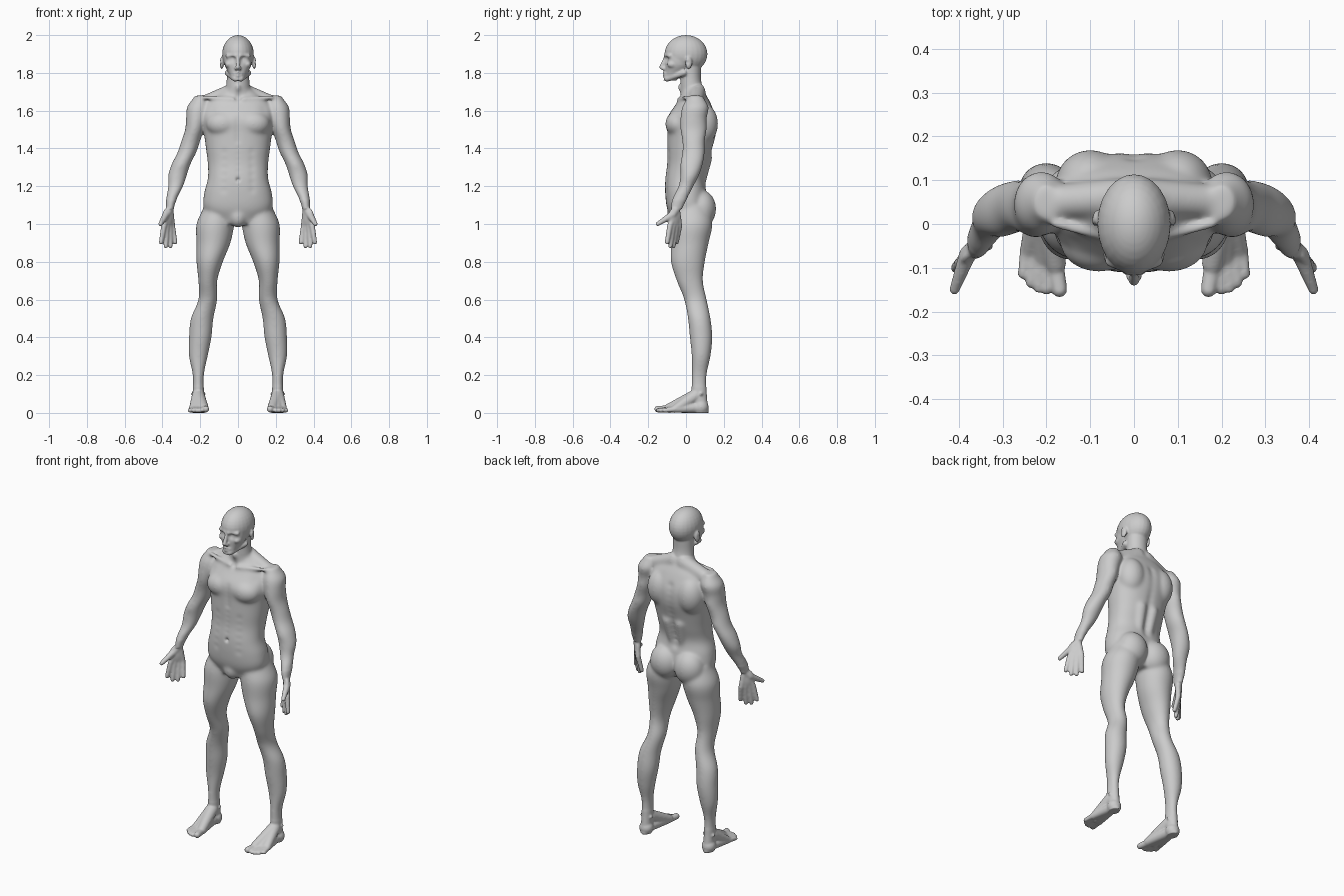
import bpy
import bmesh
import math
from mathutils import Vector, Matrix, Euler
from mathutils.kdtree import KDTree

default_cube = bpy.data.objects.get("Cube")
if default_cube:
    bpy.data.objects.remove(default_cube, do_unlink=True)

bm = bmesh.new()


def catmull(a, b, c, d, t):
    """Smooth blend between section values b and c."""
    return b + t / 2 * (c - a + t * (2 * a - 5 * b + 4 * c - d + t * (3 * (b - c) + d - a)))


def loft(start, step, sections, power=2, sides=40, steps=6):
    """Closed skin through evenly spaced levels given as (x, y, half_width, half_depth)."""
    last = len(sections) - 1
    smooth = []
    for i in range(last):
        near = [sections[max(0, min(last, k))] for k in range(i - 1, i + 3)]
        for s in range(steps):
            smooth.append([catmull(*values, s / steps) for values in zip(*near)])
    smooth.append(sections[-1])
    rings = []
    for level, (x, y, width, depth) in enumerate(smooth):
        ring = []
        for k in range(sides):
            angle = math.tau * k / sides
            c, s = math.cos(angle), math.sin(angle)
            px = math.copysign(abs(c) ** (2 / power), c)
            py = math.copysign(abs(s) ** (2 / power), s)
            ring.append(bm.verts.new((x + width * px, y + depth * py, start + step * level / steps)))
        rings.append(ring)
    for low, high in zip(rings, rings[1:]):
        for k in range(sides):
            n = (k + 1) % sides
            bm.faces.new((low[k], low[n], high[n], high[k]))
    bm.faces.new(rings[0])
    bm.faces.new(rings[-1])


def trunk(start, step, rows, power=2):
    """Loft on the centre line from rows of (half_width, front, back)."""
    loft(start, step, [(0, (front + back) / 2, width, (back - front) / 2)
                       for width, front, back in rows], power)


def ball(centre, radii, turn=0.0):
    matrix = Matrix.LocRotScale(Vector(centre), Euler((0, 0, turn)), Vector(radii))
    bmesh.ops.create_uvsphere(bm, u_segments=24, v_segments=16, radius=1, matrix=matrix)


def limb(start, end, start_radius, end_radius):
    """Tapered rod with round ends."""
    a, b = Vector(start), Vector(end)
    ball(a, [start_radius] * 3)
    ball(b, [end_radius] * 3)
    turn = (b - a).to_track_quat('Z', 'Y')
    bmesh.ops.create_cone(bm, cap_ends=True, segments=20, radius1=start_radius,
                          radius2=end_radius, depth=(b - a).length,
                          matrix=Matrix.LocRotScale((a + b) / 2, turn, None))


# Leg, from hip to sole
loft(1.1, -.1, [(.1, .03, .08, .09), (.12, .03, .1, .11), (.13, .02, .09, .1),
                (.15, .01, .07, .09), (.16, .02, .05, .07), (.16, .05, .05, .06),
                (.19, .07, .06, .06), (.2, .08, .06, .06), (.21, .08, .05, .05),
                (.21, .07, .03, .04), (.21, .07, .03, .04), (.21, .08, .03, .04)])
ball((.08, .08, 1.08), (.09, .08, .1))       # buttock
ball((.16, .02, .6), (.03, .03, .04))        # kneecap
for ankle_x in (.18, .24):
    ball((ankle_x, .08, .1), (.01, .01, .01))

# Foot: heel, instep, sole and toes
heel, instep = (.21, .08, .03), (.21, .05, .09)
ball(heel, (.04, .04, .04))
for x, y, r in ((.18, -.09, .025), (.21, -.08, .02), (.24, -.06, .02)):
    limb(instep, (x, y, r), .035, r)
    limb(heel, (x, y, r), .03, r)
limb((.18, -.09, .02), (.17, -.15, .02), .02, .018)
for toe in range(4):
    reach = .15 - .004 * toe * toe
    tip = Vector((.2 + .018 * toe, -reach, .013))
    limb((.2 + .015 * toe, .06 - reach, .02), tip, .015, .012)

# Arm, from shoulder to wrist
loft(1.68, -.06, [(.2, .05, .03, .04), (.21, .05, .06, .07), (.22, .04, .055, .07),
                  (.23, .04, .05, .07), (.25, .04, .05, .06), (.27, .04, .05, .06),
                  (.3, .03, .05, .06), (.32, .02, .05, .05), (.33, 0, .04, .04),
                  (.35, -.03, .03, .04), (.36, -.05, .02, .03)])

# Hand: palm, four fingers spread evenly across it, and thumb
wrist, palm = Vector((.36, -.05, 1.08)), Vector((.37, -.06, 1.03))
across = Vector((.015, -.017, 0))
ball(palm, (.043, .018, .06), turn=-.85)
for finger in range(4):
    spread = finger - 1.5
    knuckle = palm + across * spread - Vector((0, 0, .04))
    tip = knuckle + Vector((.01 * spread, -.015, -.11 + .01 * spread ** 2))
    limb(wrist, knuckle, .018, .015)
    limb(knuckle, tip, .015, .012)
thumb_base, thumb_tip = Vector((.38, -.07, 1.05)), Vector((.41, -.15, 1))
limb(wrist, thumb_base, .02, .02)
limb(thumb_base, thumb_tip, .02, .012)

# Shoulder girdle, chest and back muscles
limb((.03, .06, 1.7), (.18, .05, 1.64), .045, .04)
limb((.02, -.04, 1.66), (.18, 0, 1.67), .012, .012)
ball((.08, -.04, 1.53), (.09, .07, .07))
ball((.1, .09, 1.53), (.08, .08, .11))
limb((.03, .07, 1.2), (.04, .1, 1.35), .03, .04)

# Face halves: jaw, cheek, brow, nostril, lips, ear
chin, jaw_corner = (.015, -.1, 1.77), (.055, -.01, 1.8)
limb(chin, jaw_corner, .017, .016)
ball((.05, -.07, 1.845), (.02, .03, .02))
limb((.01, -.108, 1.89), (.055, -.085, 1.89), .011, .012)
ball((.01, -.12, 1.823), (.01, .01, .01))
for lip in (1.786, 1.8):
    limb((0, -.117, lip), (.02, -.107, 1.793), .008, .006)
ball((.086, .014, 1.853), (.01, .02, .034), turn=.3)

# Mirror every paired part to the other side
copy = bmesh.ops.duplicate(bm, geom=bm.verts[:] + bm.edges[:] + bm.faces[:])["geom"]
bmesh.ops.scale(bm, vec=(-1, 1, 1), verts=[g for g in copy if isinstance(g, bmesh.types.BMVert)])

# Torso, neck, face and skull on the centre line
trunk(1, .08, [(.12, -.07, .09), (.18, -.1, .11), (.18, -.11, .11), (.16, -.11, .1),
               (.16, -.1, .12), (.17, -.1, .14), (.18, -.1, .16), (.19, -.1, .16),
               (.17, -.05, .13), (.07, -.01, .09)], power=2.3)
trunk(1.6, .08, [(.08, -.03, .1), (.07, -.03, .1), (.06, -.03, .08), (.06, -.03, .08)])
trunk(1.76, .04, [(.03, -.12, -.05), (.05, -.11, 0), (.07, -.11, .04),
                  (.075, -.11, .06), (.07, -.11, .06)], power=2.2)
ball((0, 0, 1.9), (.084, .114, .1))
limb((0, -.11, 1.88), (0, -.13, 1.83), .009, .012)     # nose
ball((0, -.05, 1.04), (.05, .05, .06))                 # groin
ball((0, -.03, 1.72), (.015, .015, .02))               # throat

bmesh.ops.recalc_face_normals(bm, faces=bm.faces[:])
mesh = bpy.data.meshes.new("body")
bm.to_mesh(mesh)
bm.free()
body = bpy.data.objects.new("body", mesh)
bpy.context.collection.objects.link(body)
bpy.context.view_layer.objects.active = body
body.select_set(True)

# Fuse the parts into one skin
fuse = body.modifiers.new("fuse", 'REMESH')
fuse.mode = 'VOXEL'
fuse.voxel_size = .005
bpy.ops.object.modifier_apply(modifier=fuse.name)

bm = bmesh.new()
bm.from_mesh(body.data)


def relax(verts, times):
    for _ in range(times):
        bmesh.ops.smooth_vert(bm, verts=verts, factor=.5, use_axis_x=True,
                              use_axis_y=True, use_axis_z=True)


# Blend the large muscles strongly, the hands, feet and face lightly
large = [v for v in bm.verts if .14 < v.co.z < 1.73 and (abs(v.co.x) < .3 or v.co.z > 1.13)]
relax(large, 24)
relax(bm.verts[:], 3)
bm.normal_update()
bm.verts.ensure_lookup_table()

tree = KDTree(len(bm.verts))
for v in bm.verts:
    tree.insert(v.co, v.index)
tree.balance()


def press(x, y, z, radius, height):
    """Raise or sink the skin softly around a point, on both sides."""
    for side in {x, -x}:
        for _, index, gap in tree.find_range((side, y, z), radius * 2.2):
            v = bm.verts[index]
            v.co += v.normal * height * math.exp(-(gap / radius) ** 2)


press(.031, -.106, 1.872, .015, -.013)    # eye socket
press(.031, -.1, 1.87, .008, .005)        # eyeball
for mouth_x in (0, .014):
    press(mouth_x, -.12, 1.793, .006, -.004)
press(.094, .008, 1.855, .009, -.005)     # ear hollow
press(0, -.112, 1.235, .01, -.014)        # navel
press(0, -.045, 1.67, .02, -.01)          # throat notch
press(.15, -.06, 1.62, .03, -.006)        # hollow under the collarbone
# Grooves down the spine, breastbone and belly
for step in range(12):
    press(0, .1 + .005 * step, 1.2 + .035 * step, .022, -.006)
for step in range(6):
    press(0, -.108, 1.44 + .025 * step, .018, -.004)
    press(0, -.108, 1.25 + .03 * step, .014, -.002)
    press(.075, -.1, 1.18 + .04 * step, .02, -.003)
relax(bm.verts[:], 1)

# Flat soles
for v in bm.verts:
    v.co.z = max(0, v.co.z)
bm.to_mesh(body.data)
bm.free()

# One plain grey over the whole figure
grey = bpy.data.materials.new("plain grey")
grey.use_nodes = True
colour = (.6, .6, .6, 1)
grey.diffuse_color = colour
grey.node_tree.nodes["Principled BSDF"].inputs["Base Color"].default_value = colour
body.data.materials.clear()
body.data.materials.append(grey)
bpy.ops.object.shade_smooth()
